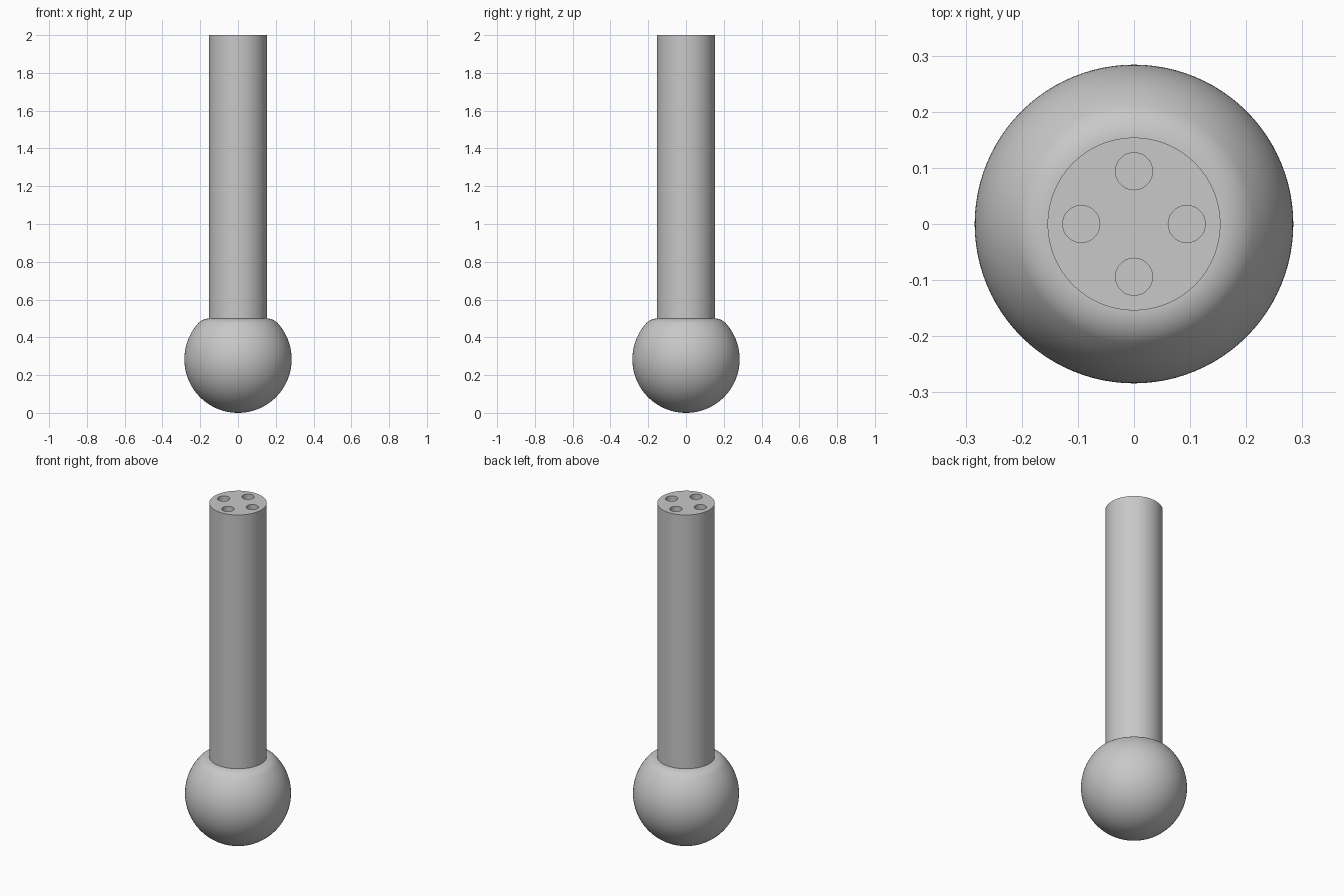
import bpy, bmesh
from math import pi, sin, cos, sqrt, atan2, radians
from mathutils import Vector, Matrix

default = bpy.data.objects.get("Cube")
if default:
    bpy.data.objects.remove(default, do_unlink=True)

grey = bpy.data.materials.new("plain_grey")
grey.use_nodes = True
colour = (0.58, 0.58, 0.58, 1)
grey.diffuse_color = colour
grey.node_tree.nodes["Principled BSDF"].inputs["Base Color"].default_value = colour

BALL_R, BALL_TOP, FILLET = 0.284, 0.5, 0.08
SHAFT_R, SHAFT_TOP = 0.154, 2.0
HOLE_R, HOLE_OFFSET, HOLE_DEPTH = 0.033, 0.094, 0.5


def add_object(name, bm):
    mesh = bpy.data.meshes.new(name)
    bm.to_mesh(mesh)
    bm.free()
    mesh.materials.append(grey)
    obj = bpy.data.objects.new(name, mesh)
    bpy.context.collection.objects.link(obj)
    return obj


def cylinder(bm, radius, bottom, top, x=0, y=0, sides=96):
    bmesh.ops.create_cone(bm, cap_ends=True, segments=sides,
                          radius1=radius, radius2=radius, depth=top - bottom,
                          matrix=Matrix.Translation((x, y, (bottom + top) / 2)))


def activate(obj):
    bpy.ops.object.select_all(action='DESELECT')
    obj.select_set(True)
    bpy.context.view_layer.objects.active = obj


# Ball: arc from the bottom pole, blended by a fillet into a flat top
drop = BALL_TOP - FILLET - BALL_R
fillet_x = sqrt((BALL_R - FILLET) ** 2 - drop ** 2)
blend = atan2(drop, fillet_x)
profile = []
for i in range(49):
    a = -pi / 2 + (blend + pi / 2) * i / 48
    profile.append(Vector((BALL_R * cos(a), 0, BALL_R + BALL_R * sin(a))))
for i in range(1, 13):
    a = blend + (pi / 2 - blend) * i / 12
    profile.append(Vector((fillet_x + FILLET * cos(a), 0,
                           BALL_TOP - FILLET + FILLET * sin(a))))
profile.append(Vector((0, 0, BALL_TOP)))

bm = bmesh.new()
verts = [bm.verts.new(p) for p in profile]
edges = [bm.edges.new(pair) for pair in zip(verts, verts[1:])]
bmesh.ops.spin(bm, geom=verts + edges, axis=(0, 0, 1), cent=(0, 0, 0),
               angle=2 * pi, steps=96)
bmesh.ops.remove_doubles(bm, verts=bm.verts[:], dist=0.0001)
bmesh.ops.recalc_face_normals(bm, faces=bm.faces[:])
ball = add_object("ball_end", bm)

# Shaft
bm = bmesh.new()
cylinder(bm, SHAFT_R, BALL_TOP - 0.05, SHAFT_TOP)
shaft = add_object("shaft", bm)

# Four round holes sunk into the end of the shaft
bm = bmesh.new()
for i in range(4):
    a = i * pi / 2
    cylinder(bm, HOLE_R, SHAFT_TOP - HOLE_DEPTH, SHAFT_TOP + 0.1,
             HOLE_OFFSET * cos(a), HOLE_OFFSET * sin(a), 48)
cutter = add_object("hole_cutter", bm)
cutter.hide_render = True

cut = shaft.modifiers.new("holes", 'BOOLEAN')
cut.operation = 'DIFFERENCE'
cut.solver = 'EXACT'
cut.object = cutter
activate(shaft)
bpy.ops.object.modifier_apply(modifier=cut.name)
bpy.data.objects.remove(cutter, do_unlink=True)

for obj in (ball, shaft):
    activate(obj)
    bpy.ops.object.shade_smooth_by_angle(angle=radians(30))
